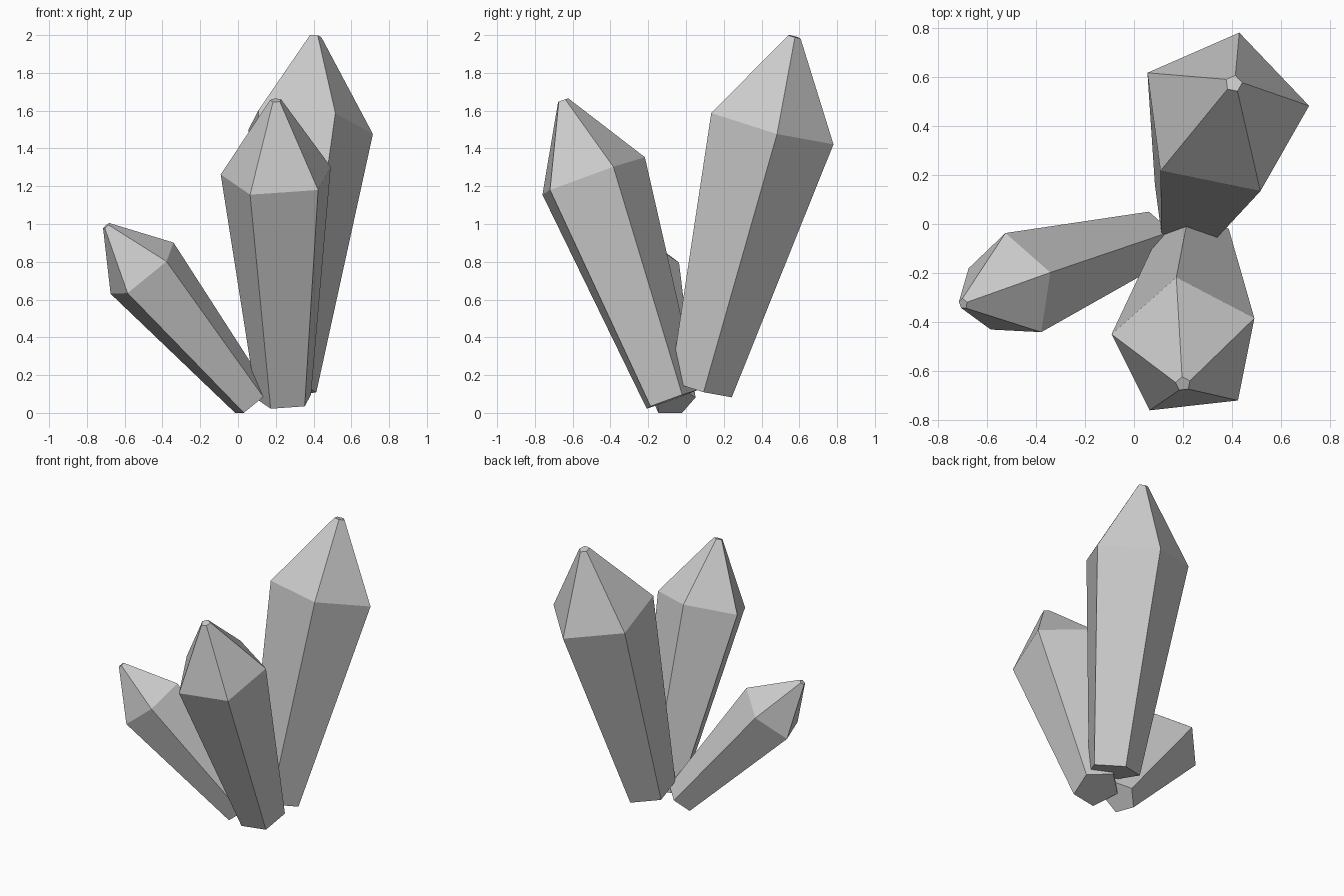
import bpy, bmesh
from math import cos, sin, tau
from mathutils import Vector

if "Cube" in bpy.data.objects:
    bpy.data.objects.remove(bpy.data.objects["Cube"])

SIDES = 5
# (position along the axis, share of the shoulder radius): base, shoulder, tip
PROFILE = [(0.0, 0.5), (0.745, 1.0), (1.0, 0.1)]


def crystal(name, base, tip, radius, corner):
    """Faceted five-sided crystal; corner is the direction of one shoulder corner."""
    base, tip, corner = Vector(base), Vector(tip), Vector(corner)
    axis = (tip - base).normalized()
    u = (corner - axis * corner.dot(axis)).normalized()
    v = axis.cross(u)

    bm = bmesh.new()
    rings = []
    for t, share in PROFILE:
        centre, r = base.lerp(tip, t), radius * share
        rings.append([bm.verts.new(centre + r * (u * cos(tau * i / SIDES) + v * sin(tau * i / SIDES)))
                      for i in range(SIDES)])
    # side facets
    for low, high in zip(rings, rings[1:]):
        for i in range(SIDES):
            j = (i + 1) % SIDES
            bm.faces.new((low[i], low[j], high[j], high[i]))
    # end caps
    bm.faces.new(rings[0][::-1])
    bm.faces.new(rings[-1])

    mesh = bpy.data.meshes.new(name)
    bm.to_mesh(mesh)
    bm.free()
    bpy.context.collection.objects.link(bpy.data.objects.new(name, mesh))


# the cluster: tall at the back, medium in front, small leaning left
crystal("tall_crystal", (0.24, 0.075, 0.13), (0.407, 0.573, 1.992), 0.354, (0.352, 0.034, -0.05))
crystal("medium_crystal", (0.247, -0.081, 0.07), (0.20, -0.652, 1.655), 0.309, (0.276, 0.121, 0.05))
crystal("small_crystal", (0.073, -0.06, 0.06), (-0.697, -0.325, 0.99), 0.226, (-0.021, 0.224, 0.04))
